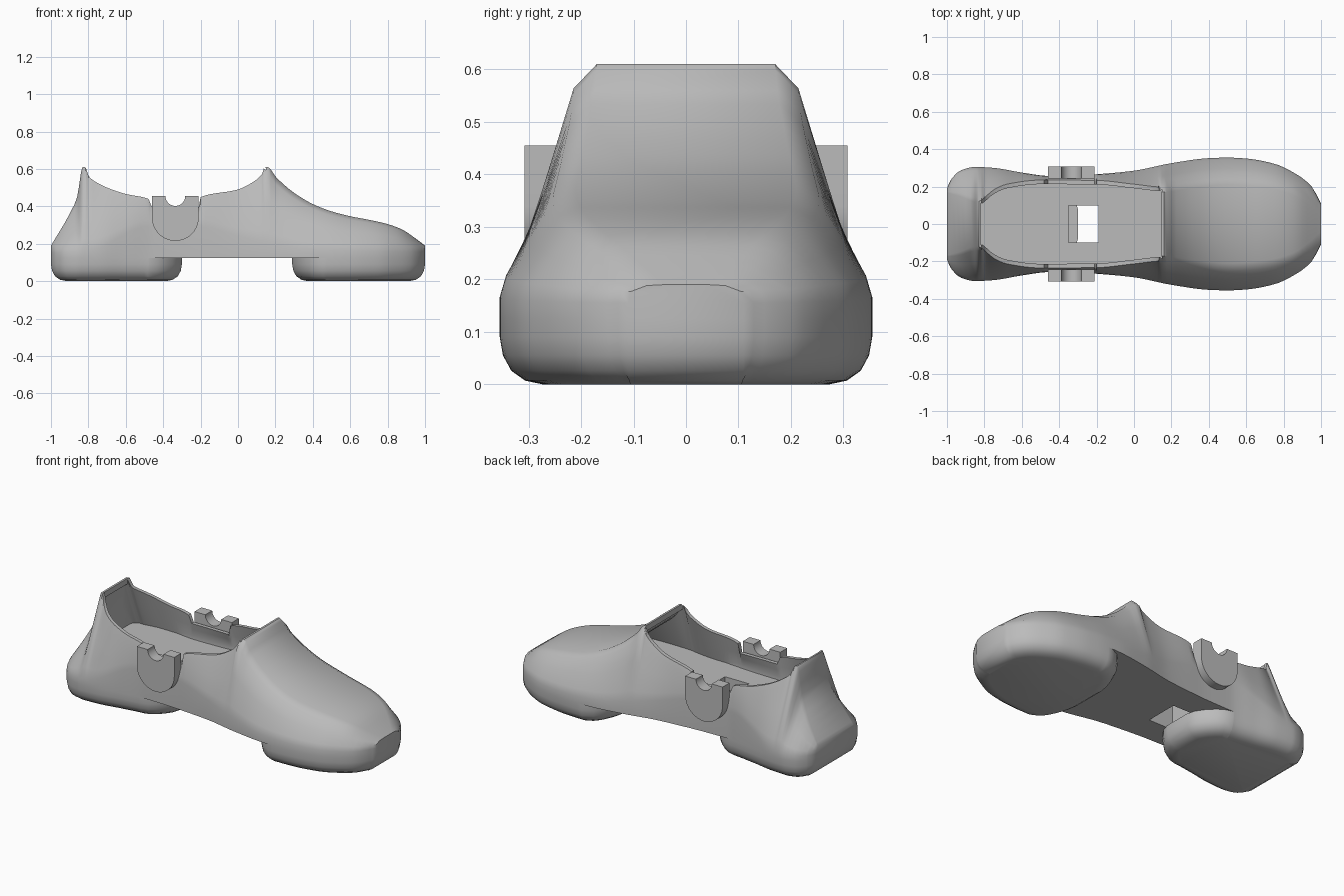
import bpy, bmesh, math
from mathutils import Vector

if "Cube" in bpy.data.objects:
    bpy.data.objects.remove(bpy.data.objects["Cube"], do_unlink=True)

grey = bpy.data.materials.new("plain_grey")
grey.use_nodes = True
colour = (0.5, 0.5, 0.5, 1)
grey.diffuse_color = colour
grey.node_tree.nodes["Principled BSDF"].inputs["Base Color"].default_value = colour

ARCH, FLOOR, WALL = 0.125, 0.29, 0.024


def curve(*keys):
    """Smooth monotone curve through (x, value) keys."""
    def slope(i):
        if i == 0 or i == len(keys) - 1:
            return 0.0 if len(keys) < 2 else chord(min(i, len(keys) - 2))
        a, b = chord(i - 1), chord(i)
        return 2 * a * b / (a + b) if a * b > 0 else 0.0

    def chord(i):
        return (keys[i + 1][1] - keys[i][1]) / (keys[i + 1][0] - keys[i][0])

    def value(x):
        x = min(max(x, keys[0][0]), keys[-1][0])
        i = max(j for j in range(len(keys) - 1) if keys[j][0] <= x)
        d = keys[i + 1][0] - keys[i][0]
        s = (x - keys[i][0]) / d
        return ((2*s**3 - 3*s*s + 1) * keys[i][1] + (s**3 - 2*s*s + s) * d * slope(i)
                + (3*s*s - 2*s**3) * keys[i + 1][1] + (s**3 - s*s) * d * slope(i + 1))
    return value


# Half width of the base, half width of the top, height of the top, height of the side break
base = curve((-1, .19), (-.98, .235), (-.93, .285), (-.85, .305), (-.75, .3), (-.6, .275),
             (-.45, .257), (-.3, .26), (-.15, .27), (0, .285), (.2, .325), (.4, .352),
             (.5, .355), (.6, .35), (.75, .322), (.87, .265), (.95, .2), (1, .11))
top = curve((-1, .17), (-.93, .15), (-.84, .12), (-.81, .135), (-.75, .185), (-.68, .215),
            (-.5, .237), (-.2, .235), (0, .215), (.15, .2), (.3, .22), (.5, .24),
            (.7, .225), (.85, .185), (.92, .14), (1, .07))
height = curve((-1, .19), (-.9, .36), (-.86, .45), (-.835, .6), (-.83, .61), (-.815, .608),
               (-.8, .565), (-.78, .543), (-.7, .5), (-.6, .466), (-.48, .44), (-.46, .395),
               (-.21, .395), (-.2, .45), (0, .49), (.08, .53), (.13, .575), (.14, .61),
               (.16, .61), (.2, .56), (.25, .512), (.3, .472), (.4, .412), (.5, .373),
               (.6, .347), (.7, .328), (.8, .305), (.88, .275), (.94, .235), (1, .19))
knee = curve((-1, .17), (-.78, .19), (-.5, .31), (-.25, .32), (.05, .25), (.4, .19), (1, .175))


def make(name, bm):
    bmesh.ops.recalc_face_normals(bm, faces=bm.faces)
    mesh = bpy.data.meshes.new(name)
    bm.to_mesh(mesh)
    bm.free()
    mesh.materials.append(grey)
    obj = bpy.data.objects.new(name, mesh)
    bpy.context.collection.objects.link(obj)
    return obj


def loft(name, rings):
    """Skin equal-length closed rings and cap both ends."""
    bm = bmesh.new()
    loops = [[bm.verts.new(p) for p in ring] for ring in rings]
    for a, b in zip(loops, loops[1:]):
        for i in range(len(a)):
            j = (i + 1) % len(a)
            bm.faces.new((a[i], a[j], b[j], b[i]))
    bm.faces.new(loops[0])
    bm.faces.new(loops[-1])
    return make(name, bm)


def mirrored(x, half):
    return [(x, y, z) for y, z in half] + [(x, -y, z) for y, z in reversed(half)]


def subtract(obj, cutter):
    cutter.hide_render = True
    mod = obj.modifiers.new("cut", 'BOOLEAN')
    mod.operation, mod.solver, mod.object = 'DIFFERENCE', 'EXACT', cutter
    graph = bpy.context.evaluated_depsgraph_get()
    mesh = bpy.data.meshes.new_from_object(obj.evaluated_get(graph))
    obj.modifiers.clear()
    obj.data = mesh
    bpy.data.objects.remove(cutter, do_unlink=True)


def smooth(obj, angle):
    bpy.ops.object.select_all(action='DESELECT')
    obj.select_set(True)
    bpy.context.view_layer.objects.active = obj
    bpy.ops.object.shade_smooth_by_angle(angle=math.radians(angle))


def outer_section(x):
    w, t, z, k = base(x), top(x), height(x), knee(x)
    side = lambda f: (w + (t - w) * f, k + (z - k) * f)
    trim = .03 if x > .135 else 0.002
    return mirrored(x, [(w, ARCH), (w, k - .02), side(.1), side(.5), side(.88), (t - trim, z)])


def inner_section(x):
    w, t, z, k = base(x), top(x), height(x), knee(x)
    width = lambda h: w + (t - w) * min(max((h - k) / (z - k), 0), 1) - WALL
    is_open = -.816 < x < .141
    roof = z + .15 if is_open else z - .035
    rim = z if is_open else roof - .01
    middle = max(k, FLOOR + .01)
    return mirrored(x, [(width(h), h) for h in (FLOOR, middle, (middle + rim) / 2, rim, roof)])


# Upper: lofted solid, hollowed for the foot
stations = {round(-1 + i * .025, 3) for i in range(81)}
stations |= {-.99, -.98, -.86, -.84, -.835, -.83, -.82, -.815, -.807, -.79, -.48, -.46,
             -.21, -.2, .09, .11, .13, .14, .15, .16, .98, .99}
stations = sorted(stations)
upper = loft("shoe_upper", [outer_section(x) for x in stations])
cavity = loft("cavity_cutter", [inner_section(x) for x in stations if -.87 < x < .46])
subtract(upper, cavity)

# Square opening through the insole
hole = loft("insole_hole_cutter", [[(x, y, z) for x, y in
            ((-.35, -.1), (-.19, -.1), (-.19, .1), (-.35, .1))] for z in (.05, .35)])
subtract(upper, hole)
smooth(upper, 38)


# Sole pads: plan outline stacked with a rounded lower edge
def sole_pad(name, outline):
    half = [Vector(p) for p in outline]
    plan = half + [Vector((p.x, -p.y)) for p in reversed(half)]
    count = len(plan)
    centre = sum(plan, Vector((0, 0))) / count
    rings = []
    for inset, z in ((.085, 0), (.05, .007), (.022, .026), (.006, .055), (0, .09), (0, ARCH)):
        ring = []
        for i, p in enumerate(plan):
            d = (plan[(i + 1) % count] - plan[i - 1]).normalized()
            n = Vector((d.y, -d.x))
            if n.dot(centre - p) < 0:
                n = -n
            q = p + n * inset
            ring.append((q.x, q.y, z))
        rings.append(ring)
    smooth(loft(name, rings), 40)


heel = [(x, base(x)) for x in stations if x < -.46]
sole_pad("heel_pad", heel + [(-.43, .245), (-.39, .22), (-.35, .18), (-.315, .13), (-.3, .08)])
toe = [(x, base(x)) for x in stations if x > .44]
sole_pad("toe_pad", [(.29, .1), (.3, .16), (.32, .22), (.35, .28), (.39, .325)] + toe)

# Ankle brackets: U-shaped plates with a round notch in the top
cx, cz, top_z, radius, notch = -.335, .34, .455, .125, .053
arc = lambda r, z, a, b: [(cx + r * math.cos(a + (b - a) * i / 20),
                           z + r * math.sin(a + (b - a) * i / 20)) for i in range(21)]
profile = ([(cx - radius, top_z)] + arc(radius, cz, math.pi, 2 * math.pi)
           + [(cx + radius, top_z)] + arc(notch, top_z, 0, -math.pi))
for name, side in (("left_bracket", 1), ("right_bracket", -1)):
    plate = loft(name, [[(x, side * y, z) for x, z in profile] for y in (.242, .308)])
    smooth(plate, 30)
